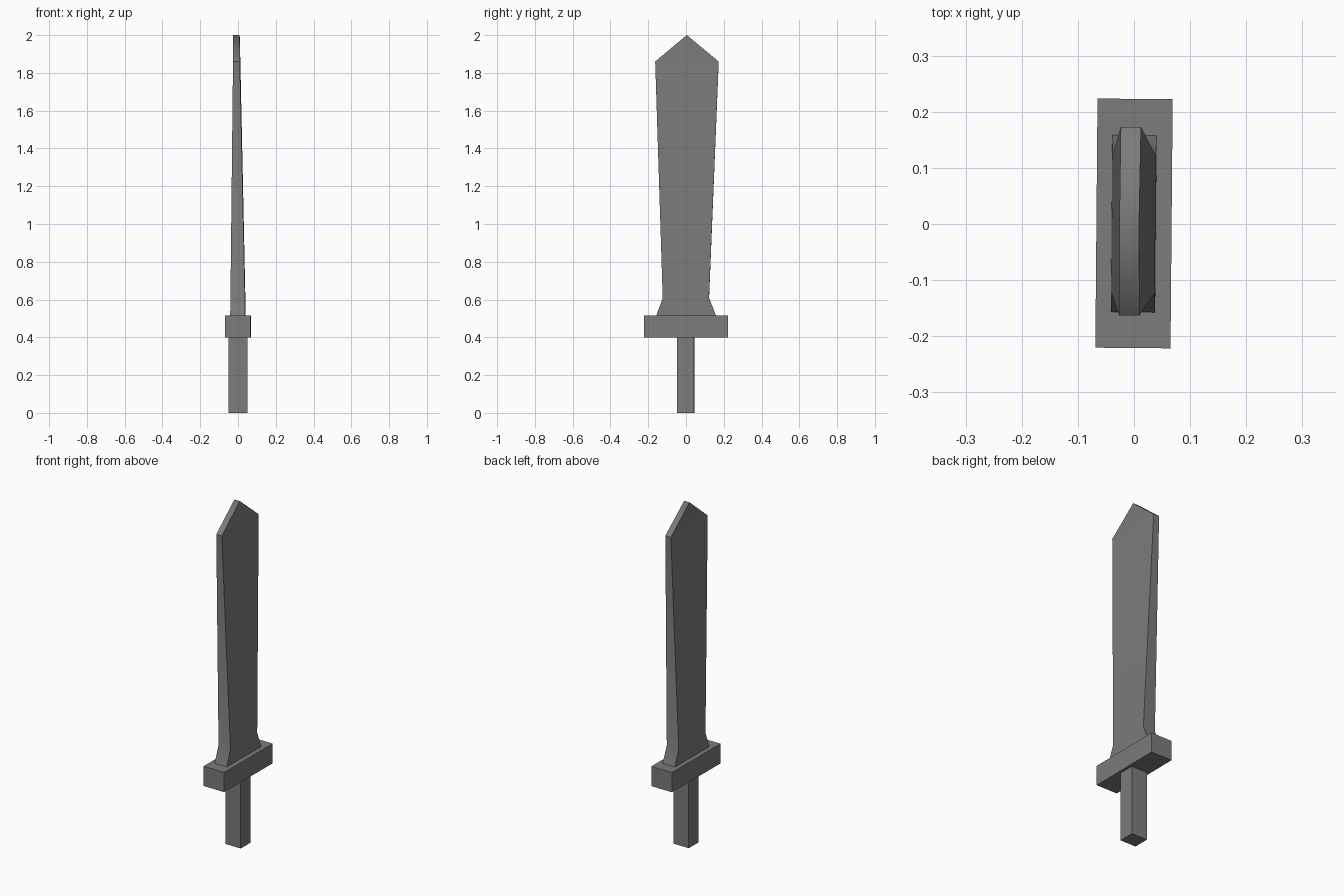
import bpy, bmesh, math

if "Cube" in bpy.data.objects:
    bpy.data.objects.remove(bpy.data.objects["Cube"])

YAW = math.radians(-0.5)  # the whole sword is turned very slightly

dark = bpy.data.materials.new("dark_grey")
dark.diffuse_color = (0.2, 0.2, 0.2, 1)
dark.use_nodes = True
dark.node_tree.nodes["Principled BSDF"].inputs["Base Color"].default_value = dark.diffuse_color


def loft(name, sections, soft=()):
    """Stack rectangular sections (z, x0, x1, y0, y1); y0 == y1 closes to a ridge.
    Level edges at the heights in soft are shaded smooth, all others stay sharp."""
    bm = bmesh.new()
    rings = [[bm.verts.new((x, y, z)) for x, y in ((x0, y0), (x1, y0), (x1, y1), (x0, y1))]
             for z, x0, x1, y0, y1 in sections]
    for low, high in zip(rings, rings[1:]):
        for i in range(4):
            j = (i + 1) % 4
            bm.faces.new((low[i], low[j], high[j], high[i]))
    bm.faces.new(rings[0][::-1])
    bm.faces.new(rings[-1])
    # Weld the ridge of pointed ends and drop the collapsed faces
    bmesh.ops.remove_doubles(bm, verts=bm.verts, dist=1e-5)
    bmesh.ops.dissolve_degenerate(bm, edges=bm.edges, dist=1e-5)
    bmesh.ops.recalc_face_normals(bm, faces=bm.faces)
    for f in bm.faces:
        f.smooth = bool(soft)
    for e in bm.edges:
        e.smooth = any(all(abs(v.co.z - z) < 1e-4 for v in e.verts) for z in soft)
    mesh = bpy.data.meshes.new(name)
    bm.to_mesh(mesh)
    bm.free()
    mesh.materials.append(dark)
    obj = bpy.data.objects.new(name, mesh)
    obj.rotation_euler.z = YAW
    bpy.context.collection.objects.link(obj)
    return obj


# Grip
loft("grip", [(0.0, -0.049, 0.051, -0.047, 0.044),
              (0.40, -0.049, 0.051, -0.047, 0.044)])

# Cross guard
loft("guard", [(0.40, -0.067, 0.067, -0.221, 0.223),
               (0.515, -0.067, 0.067, -0.221, 0.223)])

# Blade: flared base, narrow neck, wide shoulder, pointed tip
loft("blade", [(0.515, -0.040, 0.039, -0.157, 0.158),
               (0.608, -0.039, 0.038, -0.123, 0.122),
               (1.86, -0.025, 0.011, -0.163, 0.173),
               (2.0, -0.026, 0.009, 0.004, 0.004)], soft=(0.608, 2.0))
